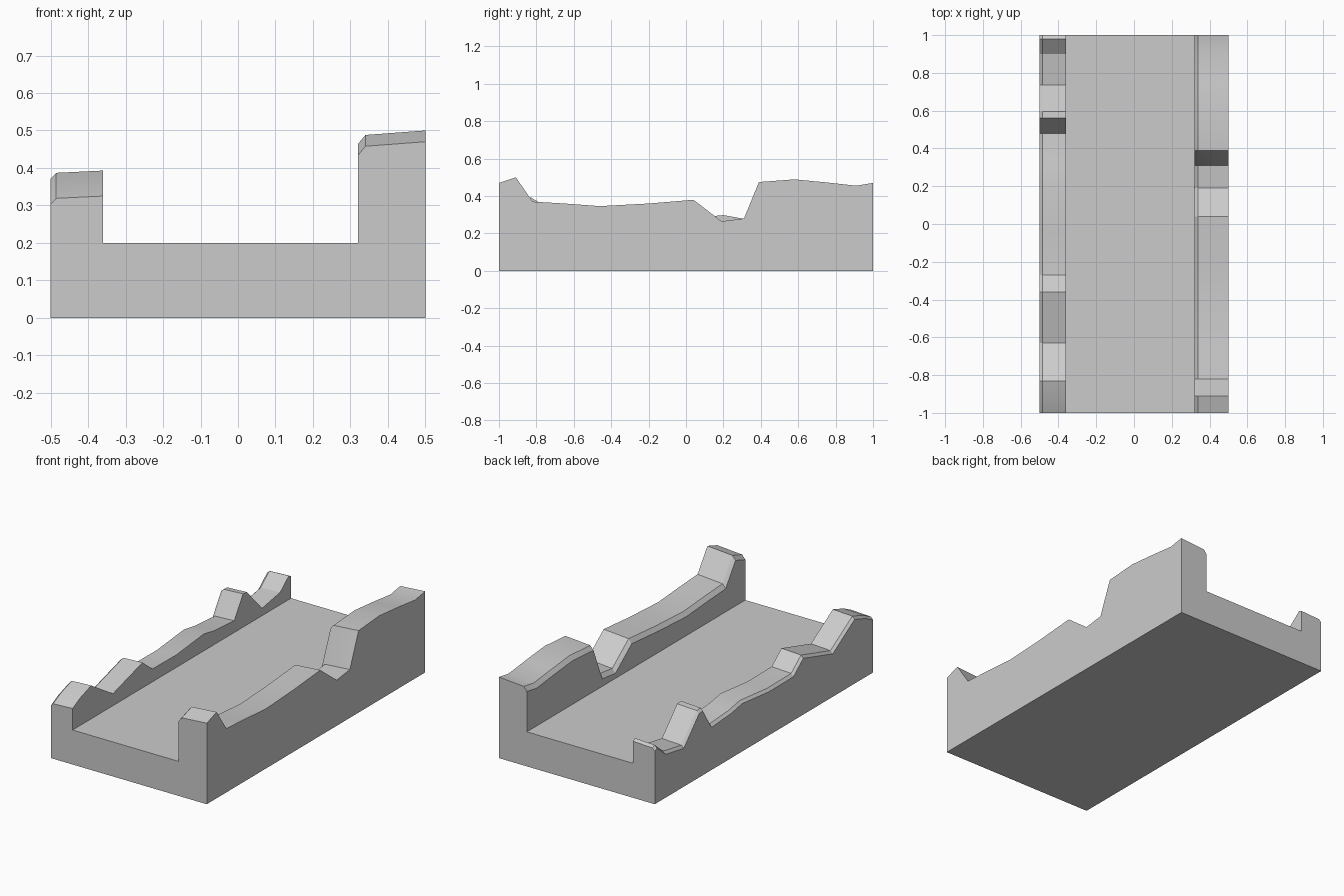
import bpy, bmesh

if "Cube" in bpy.data.objects:
    bpy.data.objects.remove(bpy.data.objects["Cube"])

FLOOR = 0.2

# Wall crest heights along the length: (y, z)
RIGHT = [(-1, .47), (-.91, .50), (-.82, .37), (-.65, .36), (-.46, .346), (-.2, .36),
         (.04, .38), (.19, .265), (.31, .28), (.39, .475), (.58, .489), (.75, .473),
         (.91, .455), (1, .47)]
LEFT = [(-1, .325), (-.93, .36), (-.83, .393), (-.63, .27), (-.36, .347), (-.27, .275),
        (-.05, .273), (.2, .298), (.3, .28), (.48, .268), (.56, .393), (.595, .39),
        (.735, .243), (.9, .272), (.98, .338), (1, .328)]


def height(profile, y):
    """Linear interpolation of a crest profile."""
    for (y0, z0), (y1, z1) in zip(profile, profile[1:]):
        if y <= y1:
            return z0 + (z1 - z0) * (y - y0) / (y1 - y0)
    return profile[-1][1]


def section(y):
    """Cross-section of the trough: flat bed between two chamfered walls."""
    l, r = height(LEFT, y), height(RIGHT, y)
    return [(-.5, 0), (.5, 0), (.5, r), (.34, r - .012), (.32, r - .036),
            (.32, FLOOR), (-.36, FLOOR), (-.36, l), (-.485, l - .006), (-.5, l - .021)]


# Trough body: loft the cross-section through every station of both crests
bm = bmesh.new()
stations = sorted({p[0] for p in LEFT + RIGHT})
rings = [[bm.verts.new((x, y, z)) for x, z in section(y)] for y in stations]
for a, b in zip(rings, rings[1:]):
    n = len(a)
    for i in range(n):
        j = (i + 1) % n
        bm.faces.new((a[i], a[j], b[j], b[i]))
bm.faces.new(rings[0])
bm.faces.new(rings[-1])

# Clean up: merge flat bed, sides and underside into single faces
bmesh.ops.recalc_face_normals(bm, faces=bm.faces)
bmesh.ops.dissolve_limit(bm, angle_limit=.002, verts=bm.verts, edges=bm.edges)

mesh = bpy.data.meshes.new("walled_trough")
bm.to_mesh(mesh)
bm.free()
trough = bpy.data.objects.new("walled_trough", mesh)
bpy.context.collection.objects.link(trough)

# Soften only the gentle bends of the crests
bpy.context.view_layer.objects.active = trough
trough.select_set(True)
bpy.ops.object.shade_smooth_by_angle(angle=.4)
